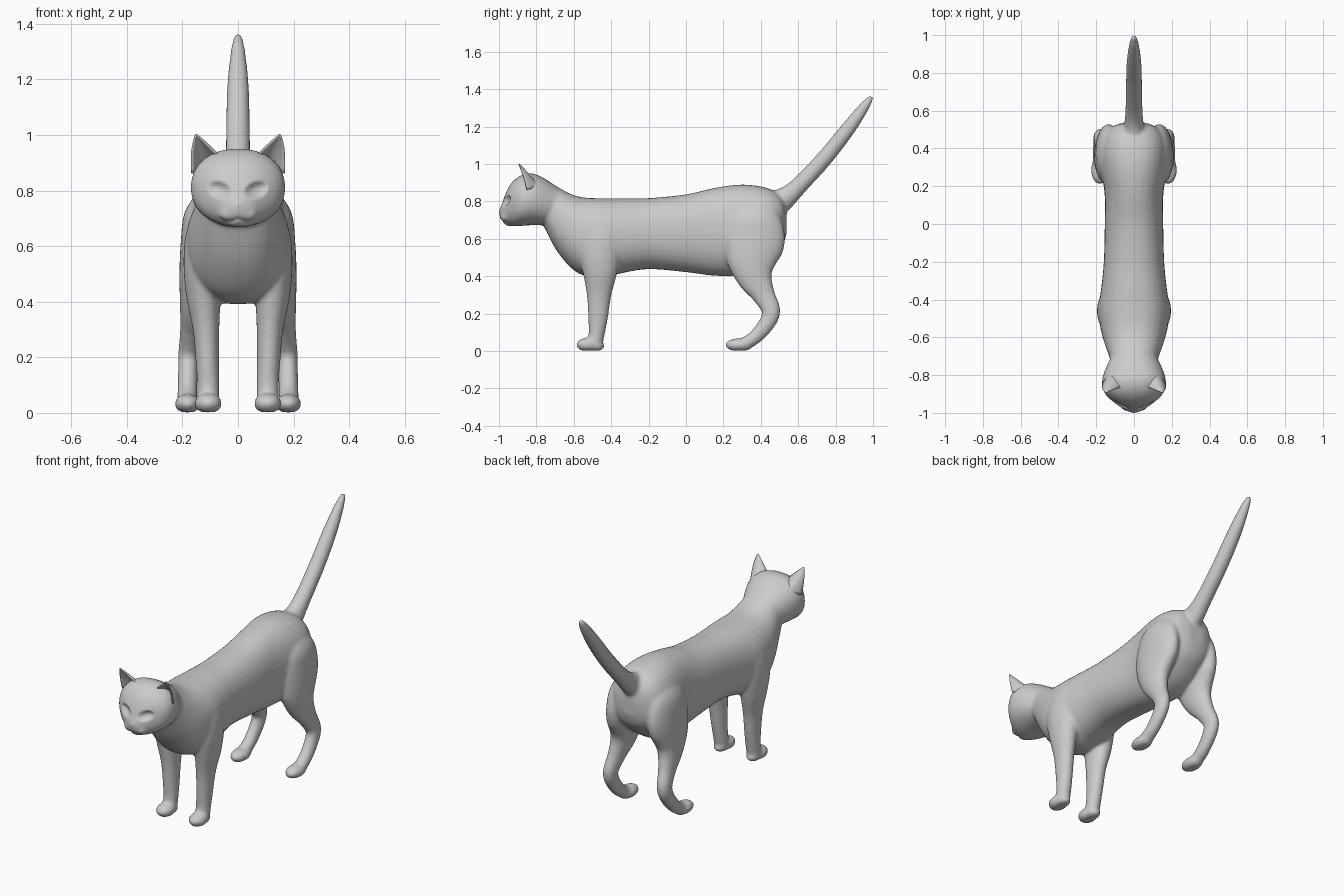
import bpy, bmesh, math
from mathutils import Vector, Matrix

if "Cube" in bpy.data.objects:
    bpy.data.objects.remove(bpy.data.objects["Cube"])


def spline(rows, steps=5):
    """Catmull-Rom through rows of numbers."""
    out = []
    for i in range(len(rows) - 1):
        a, b = rows[max(i - 1, 0)], rows[i]
        c, d = rows[i + 1], rows[min(i + 2, len(rows) - 1)]
        for k in range(steps):
            t = k / steps
            out.append([0.5 * (2 * q + (r - p) * t + (2 * p - 5 * q + 4 * r - s) * t * t
                               + (3 * q - p - 3 * r + s) * t ** 3)
                        for p, q, r, s in zip(a, b, c, d)])
    return out + [list(rows[-1])]


def loft(bm, rows, mirror=1, axis=None, n=32, power=2.0):
    """Closed tube through rows of (x, y, z, half width, half depth)."""
    rows = spline(rows)
    rings = []
    for i, (x, y, z, w, h) in enumerate(rows):
        p, q = rows[max(i - 1, 0)], rows[min(i + 1, len(rows) - 1)]
        t = axis or Vector((0, q[1] - p[1], q[2] - p[2])).normalized()
        nrm = t.cross(Vector((1, 0, 0)))
        ring = []
        for k in range(n):
            c, s = math.cos(2 * math.pi * k / n), math.sin(2 * math.pi * k / n)
            c = math.copysign(abs(c) ** (2 / power), c)
            s = math.copysign(abs(s) ** (2 / power), s)
            v = Vector((x + w * c, y, z)) + nrm * (h * s)
            ring.append(bm.verts.new((v.x * mirror, v.y, v.z)))
        rings.append(ring)
    for a, b in zip(rings, rings[1:]):
        for k in range(n):
            bm.faces.new((a[k], a[(k + 1) % n], b[(k + 1) % n], b[k]))
    bm.faces.new(rings[0])
    bm.faces.new(rings[-1])


def stations(rows):
    """(y, top, bottom, half width) -> loft rows."""
    return [(0, y, (t + b) / 2, w, (t - b) / 2) for y, t, b, w in rows]


def ball(bm, centre, radii):
    m = Matrix.Translation(centre) @ Matrix.Diagonal((*radii, 1))
    bmesh.ops.create_uvsphere(bm, u_segments=24, v_segments=16, radius=1, matrix=m)


def make(name, bm):
    bmesh.ops.recalc_face_normals(bm, faces=bm.faces)
    mesh = bpy.data.meshes.new(name)
    bm.to_mesh(mesh)
    bm.free()
    ob = bpy.data.objects.new(name, mesh)
    bpy.context.collection.objects.link(ob)
    mesh.polygons.foreach_set("use_smooth", [True] * len(mesh.polygons))
    return ob


FORWARD = Vector((0, 1, 0))
bm = bmesh.new()

# torso and neck
loft(bm, stations([
    (-.77, .92, .69, .11), (-.70, .885, .55, .132), (-.62, .842, .45, .160),
    (-.55, .822, .405, .178), (-.45, .817, .39, .188), (-.35, .817, .415, .175),
    (-.20, .818, .438, .160), (0, .838, .422, .155), (.15, .872, .403, .155),
    (.28, .89, .405, .172), (.38, .884, .44, .178), (.46, .862, .50, .160),
    (.515, .82, .56, .115), (.538, .74, .63, .05)]), axis=FORWARD, power=2.25)

# head
loft(bm, stations([
    (-.69, .88, .67, .115), (-.76, .925, .672, .148), (-.82, .95, .673, .168),
    (-.87, .944, .670, .167), (-.91, .922, .668, .145), (-.94, .890, .670, .112),
    (-.965, .842, .682, .078), (-.985, .785, .695, .048), (-.998, .758, .72, .018)]),
    axis=FORWARD, power=2.2)

# nose, chin and muzzle
ball(bm, (0, -.982, .745), (.022, .020, .018))
ball(bm, (0, -.94, .690), (.042, .034, .024))
for s in (-1, 1):
    ball(bm, (.034 * s, -.947, .716), (.042, .045, .032))

# tail
loft(bm, [(0, .42, .77, .085, .09), (0, .51, .805, .055, .066), (0, .60, .88, .046, .047),
          (0, .74, 1.03, .043, .044), (0, .86, 1.18, .039, .040), (0, .945, 1.295, .027, .030),
          (0, .985, 1.35, .016, .017), (0, .995, 1.364, .007, .007)])

for s in (-1, 1):
    # front legs and paws
    loft(bm, [(.10, -.44, .74, .04, .07), (.122, -.45, .65, .064, .105),
              (.130, -.46, .54, .066, .112), (.125, -.46, .42, .062, .092),
              (.115, -.465, .30, .048, .066), (.110, -.470, .18, .042, .053),
              (.107, -.478, .09, .040, .043), (.107, -.490, .03, .040, .042)], s)
    ball(bm, (.107 * s, -.525, .034), (.050, .062, .038))
    ball(bm, (.107 * s, -.485, .026), (.040, .05, .028))
    # hind legs and paws
    loft(bm, [(.09, .36, .80, .05, .08), (.125, .365, .72, .068, .135),
              (.135, .368, .60, .072, .162), (.143, .355, .49, .068, .14),
              (.152, .368, .395, .057, .098), (.165, .415, .30, .043, .062),
              (.177, .455, .215, .038, .050), (.180, .43, .145, .036, .044),
              (.182, .37, .075, .036, .038), (.183, .31, .038, .038, .034)], s)
    ball(bm, (.181 * s, .285, .033), (.047, .076, .036))

for v in bm.verts:
    v.co.z = max(v.co.z, 0.002)
parts = make("body_parts", bm)

# fuse all the parts into one smooth skin
remesh = parts.modifiers.new("fuse", 'REMESH')
remesh.mode = 'VOXEL'
remesh.voxel_size = .008
smooth = parts.modifiers.new("soften", 'SMOOTH')
smooth.factor = .5
smooth.iterations = 14
dg = bpy.context.evaluated_depsgraph_get()
skin = bpy.data.meshes.new_from_object(parts.evaluated_get(dg))
bpy.data.objects.remove(parts)

# eye sockets, nose sides and mouth line pressed into the face
for v in skin.vertices:
    x, y, z = abs(v.co.x), v.co.y, v.co.z
    if y > -.85:
        continue
    d = ((x - .066) / .042) ** 2 + ((z - .803 - .2 * (x - .066)) / .030) ** 2
    if d < 1:
        v.co.y += .022 * (1 - d)
    line = .700 - .012 * math.sin(min(x / .065, 1) * math.pi)
    if x < .07 and abs(z - line) < .009:
        v.co.y += .007 * (1 - abs(z - line) / .009)
skin.polygons.foreach_set("use_smooth", [True] * len(skin.polygons))
body = bpy.data.objects.new("body", skin)
bpy.context.collection.objects.link(body)

for s, side in ((-1, "right"), (1, "left")):
    # cupped ear
    bm = bmesh.new()
    inner, outer = Vector((.066, -.862, .925)), Vector((.166, -.850, .862))
    tip, N, M = Vector((.151, -.895, 1.003)), 12, 10
    grid = []
    for j in range(M + 1):
        v = j / M * .97
        row = []
        for i in range(N + 1):
            u = i / N
            p = inner.lerp(outer, u).lerp(tip, v)
            bulge = 4 * u * (1 - u) * (1 - v)
            p += Vector((-.004, .062, -.004)) * bulge
            p += Vector((.55, 0, .8)) * (.012 * math.sin(math.pi * v) * (abs(2 * u - 1)) * (1 if u > .5 else .3))
            row.append(bm.verts.new((p.x * s, p.y, p.z)))
        grid.append(row)
    for a, b in zip(grid, grid[1:]):
        for i in range(N):
            bm.faces.new((a[i], a[i + 1], b[i + 1], b[i]))
    ear = make(side + "_ear", bm)
    shell = ear.modifiers.new("thickness", 'SOLIDIFY')
    shell.thickness = .007
    shell.offset = 0
    # eyeball
    bm = bmesh.new()
    ball(bm, (.066 * s, -.918, .803), (.026, .020, .016))
    make(side + "_eye", bm)
